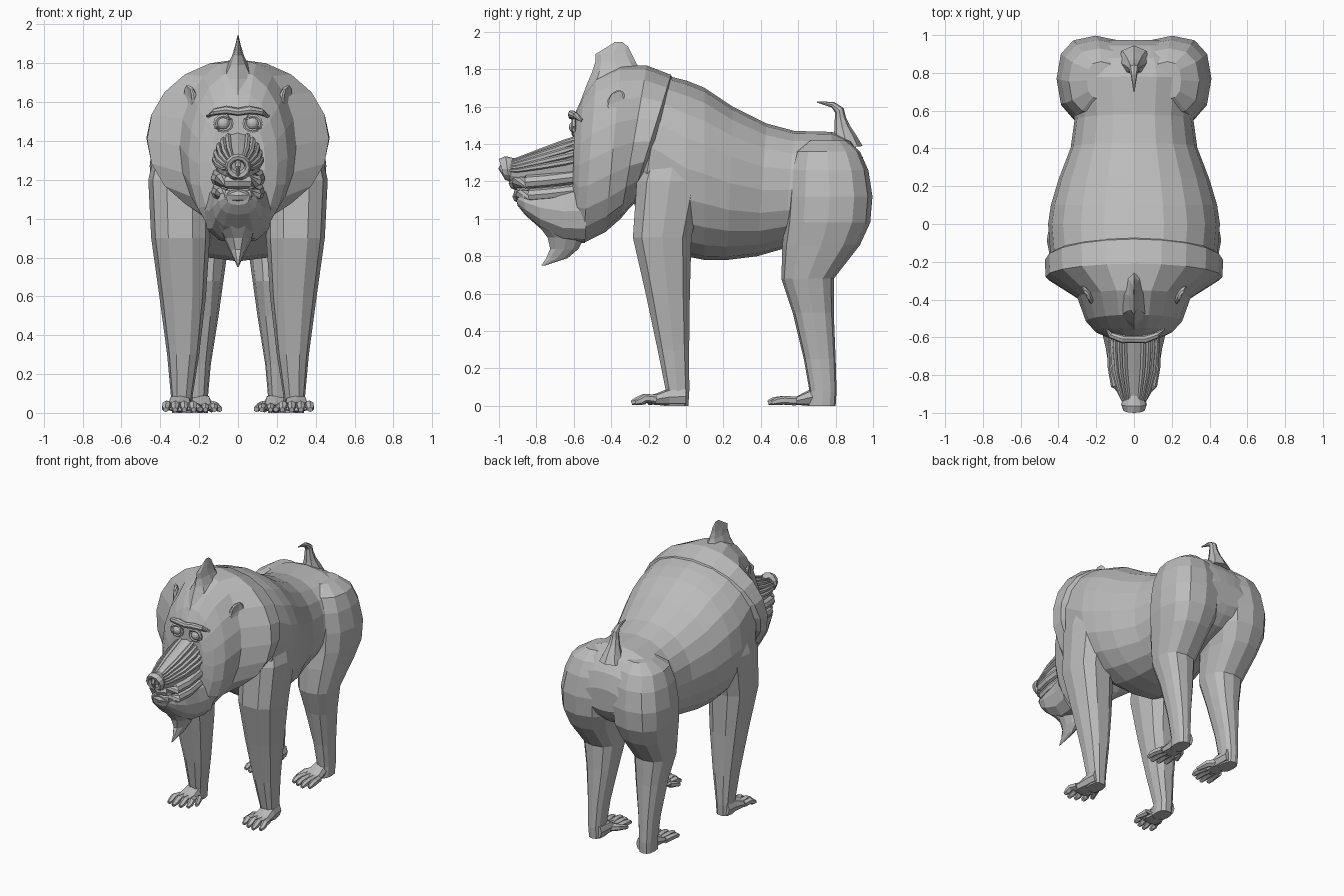
import bpy, bmesh, math
from mathutils import Vector

cube = bpy.data.objects.get("Cube")
if cube:
    bpy.data.objects.remove(cube, do_unlink=True)

grey = bpy.data.materials.new("plain grey")
grey.use_nodes = True
COLOUR = (0.5, 0.5, 0.5, 1)
grey.diffuse_color = COLOUR
grey.node_tree.nodes["Principled BSDF"].inputs["Base Color"].default_value = COLOUR


def finish(name, bm, mirror=False):
    bmesh.ops.recalc_face_normals(bm, faces=bm.faces)
    mesh = bpy.data.meshes.new(name)
    bm.to_mesh(mesh)
    bm.free()
    mesh.materials.append(grey)
    ob = bpy.data.objects.new(name, mesh)
    bpy.context.collection.objects.link(ob)
    if mirror:
        ob.modifiers.new("Mirror", "MIRROR")
    return ob


def loft(bm, rings, n, power=1.0):
    """Skin rings given as (centre, half axis u, half axis v)."""
    def bend(t):
        return math.copysign(abs(t) ** power, t)
    loops = []
    for c, u, v in rings:
        angles = [2 * math.pi * i / n for i in range(n)]
        loops.append([bm.verts.new(c + u * bend(math.cos(a)) + v * bend(math.sin(a)))
                      for a in angles])
    for a, b in zip(loops, loops[1:]):
        for i in range(n):
            j = (i + 1) % n
            bm.faces.new((a[i], a[j], b[j], b[i]))
    bm.faces.new(loops[0])
    bm.faces.new(loops[-1])


def upright(rows, x=0):
    """Rings from (top y, top z, bottom y, bottom z, half width)."""
    out = []
    for ty, tz, by, bz, w in rows:
        top, low = Vector((x, ty, tz)), Vector((x, by, bz))
        out.append(((top + low) / 2, Vector((w, 0, 0)), (top - low) / 2))
    return out


def level(rows):
    """Rings from (z, x min, x max, y min, y max)."""
    return [(Vector(((a + b) / 2, (c + d) / 2, z)), Vector(((b - a) / 2, 0, 0)),
             Vector((0, (d - c) / 2, 0))) for z, a, b, c, d in rows]


def tube(bm, pts, radii, n=8):
    pts = [Vector(p) for p in pts]
    rings = []
    for i, p in enumerate(pts):
        t = (pts[min(i + 1, len(pts) - 1)] - pts[max(i - 1, 0)]).normalized()
        ref = Vector((1, 0, 0)) if abs(t.x) < 0.8 else Vector((0, 0, 1))
        u = t.cross(ref).normalized()
        rings.append((p, u * radii[i], t.cross(u) * radii[i]))
    loft(bm, rings, n)


def part(name, rings, n, power=1.0, mirror=False):
    bm = bmesh.new()
    loft(bm, rings, n, power)
    return finish(name, bm, mirror)


# Torso running back into the rump
part("torso", upright([
    (-.3, 1.6, -.3, 1.15, .3), (-.12, 1.77, -.25, 1.0, .44), (0, 1.74, 0, .8, .455),
    (.1, 1.7, .1, .78, .44), (.25, 1.6, .22, .78, .4), (.43, 1.51, .38, .8, .335),
    (.58, 1.47, .52, .84, .315), (.78, 1.465, .75, .9, .345), (.88, 1.42, .87, .94, .31),
    (.945, 1.33, .935, 1.0, .25), (.975, 1.22, .97, 1.06, .16)]), 20, .9)

# Ruff and head
part("maned_head", upright([
    (-.06, 1.73, -.24, 1.12, .41), (-.08, 1.77, -.3, 1.06, .472),
    (-.21, 1.82, -.35, 1.0, .468), (-.35, 1.82, -.43, .93, .3),
    (-.48, 1.76, -.55, .87, .255), (-.55, 1.66, -.59, .91, .205),
    (-.595, 1.56, -.61, 1.02, .14)]), 20)
part("hair_crest", level([
    (1.6, -.13, .13, -.575, -.3), (1.72, -.1, .1, -.53, -.22), (1.79, -.055, .055, -.5, -.24),
    (1.84, -.03, .03, -.485, -.27), (1.88, -.018, .018, -.485, -.29),
    (1.92, -.008, .008, -.42, -.31), (1.945, -.002, .002, -.38, -.34)]), 8)

# Muzzle with fanned cheek ridges
muzzle = upright([
    (-.55, 1.46, -.55, 1.15, .115), (-.65, 1.42, -.65, 1.16, .12),
    (-.78, 1.37, -.78, 1.17, .108), (-.9, 1.325, -.9, 1.18, .075),
    (-.96, 1.305, -.95, 1.2, .05)])
part("muzzle", muzzle, 16)
bm = bmesh.new()
for step in range(5):
    a = math.radians(5 + 15 * step)
    path = [c + u * math.cos(a) + v * math.sin(a) for c, u, v in muzzle]
    tube(bm, path, [.01, .016, .015, .011, .006], 6)
finish("cheek_ridges", bm, True)
part("nose", upright([
    (-.9, 1.32, -.9, 1.21, .05), (-.965, 1.335, -.945, 1.2, .068),
    (-1.0, 1.32, -.97, 1.21, .058), (-.995, 1.305, -.97, 1.23, .042),
    (-.97, 1.295, -.955, 1.245, .034)]), 12)
bm = bmesh.new()
tube(bm, [(0, -.965, 1.315), (0, -.99, 1.27), (0, -.955, 1.21)], [.012, .014, .01], 6)
finish("nose_septum", bm)

# Jaw, lips and beard
part("lower_jaw", upright([
    (-.52, 1.22, -.54, .87, .18), (-.65, 1.2, -.66, .88, .15),
    (-.78, 1.17, -.78, .95, .13), (-.87, 1.16, -.86, 1.02, .1),
    (-.92, 1.15, -.9, 1.07, .06)]), 12, .85)
for name, drop, r in (("upper_lip", 0, .036), ("lower_lip", -.07, .034)):
    half = [(.1, -.58, 1.225), (.105, -.75, 1.205), (.088, -.85, 1.197), (.05, -.9, 1.192)]
    path = half + [(0, -.912, 1.19)] + [(-x, y, z) for x, y, z in reversed(half)]
    bm = bmesh.new()
    tube(bm, [(x, y - drop * .25, z + drop) for x, y, z in path], [r] * len(path))
    finish(name, bm)
part("beard", level([
    (1.06, -.14, .14, -.86, -.54), (.97, -.125, .125, -.8, -.54), (.9, -.075, .075, -.745, -.54),
    (.84, -.045, .045, -.73, -.57), (.79, -.02, .02, -.75, -.63),
    (.75, -.003, .003, -.775, -.755)]), 10)

# Brow, eyes and lids
bm = bmesh.new()
tube(bm, [(-.155, -.555, 1.525), (-.12, -.59, 1.55), (-.06, -.61, 1.56), (0, -.61, 1.55),
          (.06, -.61, 1.56), (.12, -.59, 1.55), (.155, -.555, 1.525)],
     [.01, .018, .022, .02, .022, .018, .01])
finish("brow", bm)
bm = bmesh.new()
bmesh.ops.create_uvsphere(bm, u_segments=12, v_segments=8, radius=.034)
bmesh.ops.translate(bm, verts=bm.verts, vec=(.075, -.592, 1.49))
finish("eyes", bm, True)
bm = bmesh.new()
lid = [(.075 + .042 * math.cos(k * math.pi / 6), -.6, 1.49 + .038 * math.sin(k * math.pi / 6))
       for k in range(13)]
tube(bm, lid, [.012] * 13, 6)
finish("eyelids", bm, True)

# Ears, dished on the outer side
bm = bmesh.new()
bmesh.ops.create_uvsphere(bm, u_segments=10, v_segments=6, radius=1)
for v in bm.verts:
    x, y, z = v.co
    dish = .03 * (1 - min(1, y * y + z * z)) if x > 0 else 0
    v.co = (.25 + .03 * x - dish + .025 * y, -.375 + .05 * y, 1.625 + .06 * z + .02 * y)
finish("ears", bm, True)

# Arms
part("arms", level([
    (1.5, .15, .39, -.16, .06), (1.2, .14, .462, -.27, .1), (.9, .145, .447, -.29, .035),
    (.6, .165, .405, -.22, .025), (.3, .2, .365, -.155, .02), (.08, .235, .345, -.11, .02),
    (0, .235, .34, -.12, .015)]), 10, .75, True)

# Hind legs with rump lobes
part("hind_legs", level([
    (1.42, .1, .25, .66, .86), (1.36, .02, .345, .58, .93), (1.26, -.005, .385, .55, .975),
    (1.12, -.005, .41, .54, .997), (.98, .01, .405, .53, .985), (.86, .05, .375, .515, .93),
    (.68, .075, .335, .51, .79), (.5, .1, .3, .57, .79), (.25, .14, .27, .63, .8),
    (.08, .155, .26, .66, .805), (0, .155, .255, .65, .8)]), 12, .8, True)


# Hands and feet share one builder: palm, four digits and an inward thumb
def paw(name, x, heel, tip, width, arch):
    span = heel - tip
    knuckle = heel - span * .55
    bm = bmesh.new()
    loft(bm, upright([
        (heel, .1, heel, 0, width * .75), (heel - span * .3, .095, heel - span * .3, 0, width * .85),
        (knuckle, arch + .01, knuckle, .005, width),
        (knuckle - .04, arch, knuckle - .04, .01, width * .9)], x), 8, .8)
    for k in range(4):
        f = (k - 1.5) / 1.5
        dx, end = x + f * width * .8, tip + .03 * abs(f - .2)
        tube(bm, [(dx, knuckle, arch * .65), (dx + f * .012, (knuckle + end) / 2, arch * .75),
                  (dx + f * .016, end + .03, .026), (dx + f * .016, end, .016)],
             [.024, .023, .021, .013], 6)
    tube(bm, [(x - width * .5, heel - span * .35, .04), (x - width * 1.1, knuckle + .03, .035),
              (x - width * 1.5, knuckle - .04, .018)], [.028, .024, .014], 6)
    finish(name, bm, True)


paw("hands", .3, .0, -.295, .07, .055)
paw("feet", .19, .78, .435, .065, .04)

# Tail
bm = bmesh.new()
tube(bm, [(0, .855, 1.38), (0, .85, 1.43), (0, .835, 1.49), (0, .825, 1.54), (0, .82, 1.58),
          (0, .785, 1.61), (0, .7, 1.625)], [.09, .065, .042, .03, .026, .016, .003], 8)
finish("tail", bm)
